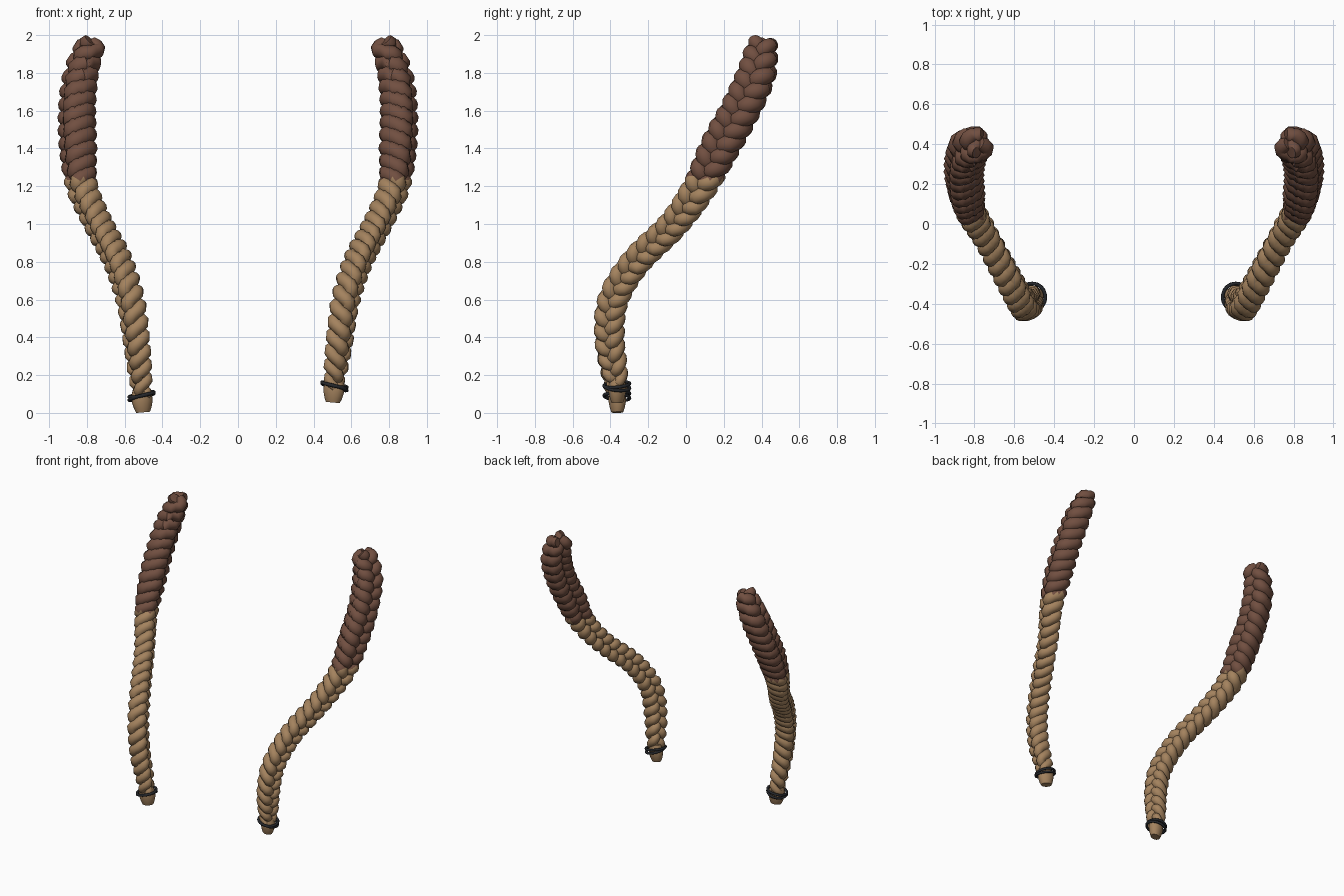
import bpy, bmesh, math
from mathutils import Vector, Matrix

if "Cube" in bpy.data.objects:
    bpy.data.objects.remove(bpy.data.objects["Cube"])


def material(name, rgb):
    m = bpy.data.materials.new(name)
    m.diffuse_color = (*rgb, 1)
    m.use_nodes = True
    m.node_tree.nodes["Principled BSDF"].inputs["Base Color"].default_value = m.diffuse_color
    return m


BROWN = material("dark_brown_hair", (0.165, 0.078, 0.052))
TAN = material("tan_hair", (0.37, 0.225, 0.112))
BLACK = material("black_band", (0.018, 0.02, 0.024))
COLOUR_CHANGE_Z = 1.235
PERIOD = 0.228          # length of one full strand weave

# Centre line of one braid: x (outwards), y, z, braid radius
PATH = [(0.775, 0.405, 1.965, 0.080), (0.83, 0.375, 1.80, 0.100), (0.852, 0.285, 1.60, 0.102),
        (0.846, 0.175, 1.40, 0.102), (0.825, 0.075, 1.20, 0.088), (0.74, -0.065, 1.00, 0.078),
        (0.635, -0.265, 0.80, 0.078), (0.57, -0.385, 0.60, 0.079), (0.54, -0.405, 0.40, 0.077)]


def sample_path(points, step=0.0125):
    """Smooth the way-points, then resample evenly along the length."""
    p = [Vector(q) for q in points]
    p = [2 * p[0] - p[1]] + p + [2 * p[-1] - p[-2]]
    dense = []
    for i in range(1, len(p) - 2):
        a, b, c, d = p[i - 1:i + 3]
        for k in range(40):
            t = k / 40
            dense.append(0.5 * (2 * b + (c - a) * t + (2 * a - 5 * b + 4 * c - d) * t * t
                                + (3 * b - a - 3 * c + d) * t ** 3))
    dense.append(p[-2])
    out, run = [dense[0]], 0.0
    for a, b in zip(dense, dense[1:]):
        run += (b.xyz - a.xyz).length
        if run >= step:
            out.append(b)
            run -= step
    return out, step


def tube(bm, centres, radii, sides=12, squash=1.0):
    """Closed tube along a list of centres; squash narrows it in y."""
    rings = []
    n = len(centres)
    for i, c in enumerate(centres):
        t = (centres[min(i + 1, n - 1)] - centres[max(i - 1, 0)]).normalized()
        u = (Vector((1, -0.35, 0)) - t * t.dot(Vector((1, -0.35, 0)))).normalized()
        v = t.cross(u)
        ring = []
        for k in range(sides):
            a = math.tau * k / sides
            ring.append(bm.verts.new(c + radii[i] * (u * math.cos(a) + v * math.sin(a) * squash)))
        rings.append(ring)
    for r0, r1 in zip(rings, rings[1:]):
        for k in range(sides):
            j = (k + 1) % sides
            bm.faces.new((r0[k], r0[j], r1[j], r1[k]))
    bm.faces.new(rings[0])
    bm.faces.new(rings[-1])


def finish(bm, name, mats, side, angle=50):
    bm.transform(Matrix.Diagonal((side, 1, 1, 1)))
    bmesh.ops.recalc_face_normals(bm, faces=bm.faces)
    me = bpy.data.meshes.new(name)
    for m in mats:
        me.materials.append(m)
    if len(mats) > 1:
        for f in bm.faces:
            f.material_index = 0 if f.calc_center_median().z > COLOUR_CHANGE_Z else 1
    bm.to_mesh(me)
    bm.free()
    ob = bpy.data.objects.new(name, me)
    bpy.context.collection.objects.link(ob)
    bpy.ops.object.select_all(action='DESELECT')
    ob.select_set(True)
    bpy.context.view_layer.objects.active = ob
    bpy.ops.object.shade_smooth_by_angle(angle=math.radians(angle))


def braid(label, side, dz):
    # Three woven strands following a figure of eight around the centre line
    end = [(0.518, -0.378, 0.20 + dz * 0.6, 0.067), (0.508, -0.366, 0.085 + dz, 0.050)]
    pts, step = sample_path(PATH + end)
    n = len(pts)
    for strand in range(3):
        centres, radii = [], []
        for i, p in enumerate(pts):
            t = (pts[min(i + 1, n - 1)].xyz - pts[max(i - 1, 0)].xyz).normalized()
            out = Vector((1, -0.35, 0))
            out = (out - t * t.dot(out)).normalized()
            wide = t.cross(out)
            ph = math.tau * (i * step / PERIOD + strand / 3)
            r = p.w
            centres.append(p.xyz + wide * 0.57 * r * math.sin(ph) - out * 0.43 * r * math.sin(2 * ph))
            radii.append(0.48 * r * (0.8 if i == 0 else 1))
        bm = bmesh.new()
        tube(bm, centres, radii)
        finish(bm, f"{label}_braid_strand_{strand + 1}", [BROWN, TAN], side)

    # Loose tuft below the band
    bm = bmesh.new()
    tuft = [Vector((x, -0.364, z + dz)) for x, z in
            ((0.512, 0.13), (0.51, 0.095), (0.507, 0.06), (0.504, 0.025), (0.502, 0.003))]
    tube(bm, tuft, [0.045, 0.057, 0.057, 0.048, 0.038], 14, 0.8)
    finish(bm, f"{label}_braid_tuft", [TAN], side)

    # Tilted elastic band wound twice
    for k, (tilt, lift) in enumerate(((0.20, 0.006), (0.27, -0.006))):
        bm = bmesh.new()
        loop = 32
        rot = Matrix.Rotation(tilt, 3, 'Y') @ Matrix.Rotation(0.1 - 0.2 * k, 3, 'X')
        mid = Vector((0.511, -0.366, 0.091 + dz + lift))
        grid = []
        for i in range(loop):
            a = math.tau * i / loop
            d = Vector((math.cos(a), math.sin(a), 0))
            grid.append([bm.verts.new(mid + rot @ (d * (0.068 + 0.009 * math.cos(math.tau * j / 8))
                         + Vector((0, 0, 0.009 * math.sin(math.tau * j / 8))))) for j in range(8)])
        for i in range(loop):
            for j in range(8):
                a, b = grid[i], grid[(i + 1) % loop]
                bm.faces.new((a[j], b[j], b[(j + 1) % 8], a[(j + 1) % 8]))
        finish(bm, f"{label}_hair_band_{k + 1}", [BLACK], side)


braid("left", -1, 0.0)
braid("right", 1, 0.052)
